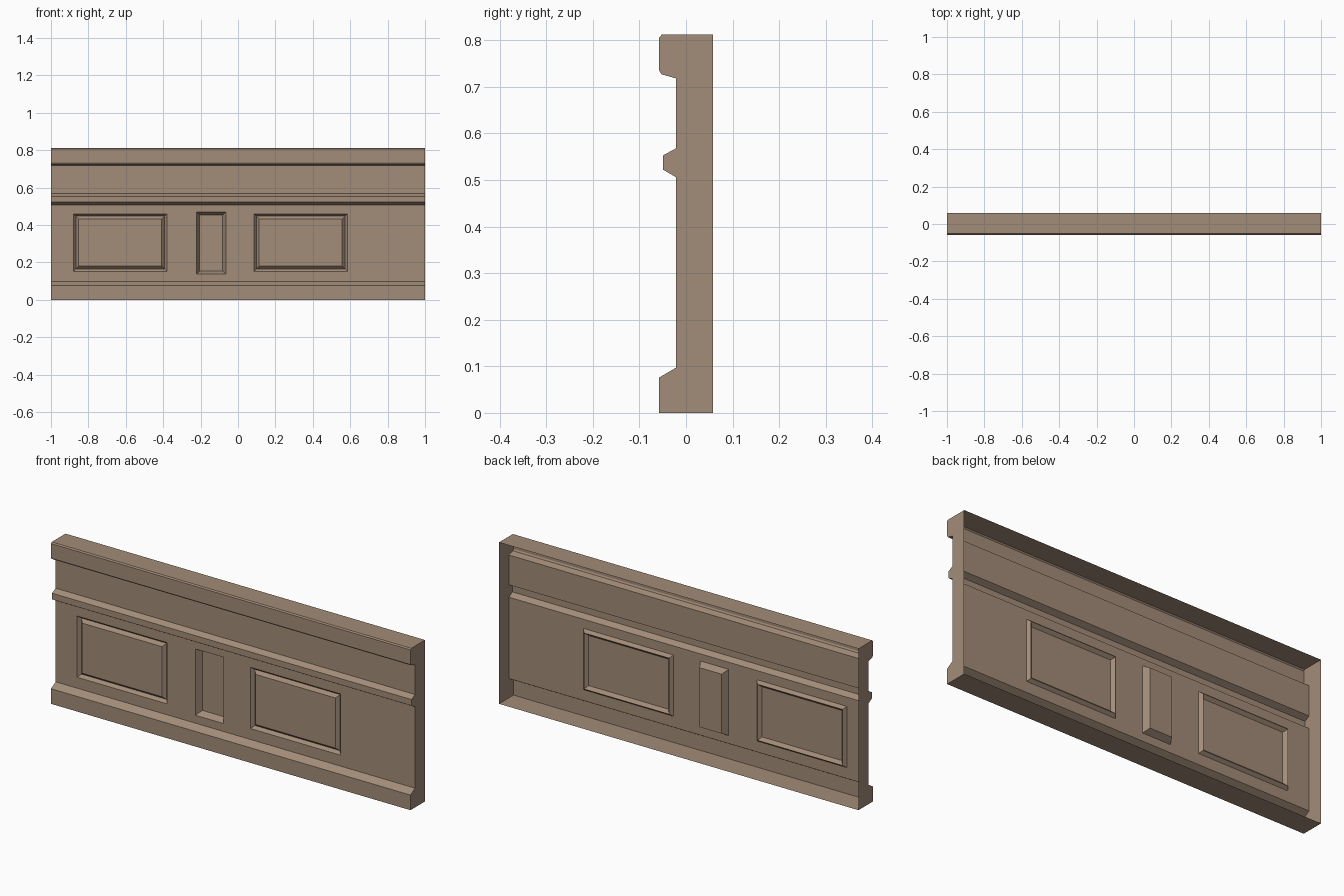
import bpy

if "Cube" in bpy.data.objects:
    bpy.data.objects.remove(bpy.data.objects["Cube"])

wood = bpy.data.materials.new("warm brown")
wood.diffuse_color = (0.365, 0.262, 0.188, 1)
wood.use_nodes = True
wood.node_tree.nodes["Principled BSDF"].inputs["Base Color"].default_value = wood.diffuse_color

BACK, FRONT, WALL, RAIL = 0.0575, -0.0575, -0.0215, -0.049


def make(name, verts, faces):
    mesh = bpy.data.meshes.new(name)
    mesh.from_pydata(verts, [], faces)
    mesh.materials.append(wood)
    obj = bpy.data.objects.new(name, mesh)
    bpy.context.collection.objects.link(obj)
    return obj


def strip(name, profile):
    """Sweep an open (y, z) profile along the full length."""
    n = len(profile)
    verts = [(x, y, z) for x in (-1, 1) for y, z in profile]
    make(name, verts, [(i, i + n, i + n + 1, i + 1) for i in range(n - 1)])


def rings(name, levels, close=True):
    """Nested rectangles (x0, x1, z0, z1, y) bridged to each other, last one filled."""
    verts, faces = [], []
    for x0, x1, z0, z1, y in levels:
        verts += [(x0, y, z0), (x1, y, z0), (x1, y, z1), (x0, y, z1)]
    for k in range(len(levels) - 1):
        a, b = 4 * k, 4 * k + 4
        faces += [(a + i, a + (i + 1) % 4, b + (i + 1) % 4, b + i) for i in range(4)]
    m = len(verts)
    faces.append((m - 4, m - 3, m - 2, m - 1))
    make(name, verts, faces)


# Cross-section of the hollow, open-backed panel, from the floor up
base = [(BACK, 0), (FRONT, 0), (FRONT, 0.076), (WALL, 0.097)]
rail = [(WALL, 0.506), (RAIL, 0.522), (RAIL, 0.553), (WALL, 0.568)]
cap = [(WALL, 0.718), (-0.053, 0.727), (FRONT, 0.735), (FRONT, 0.806),
       (-0.052, 0.812), (BACK, 0.812)]
strip("baseboard", base)
strip("chair_rail", rail)
strip("upper_wall", [rail[-1], cap[0]])
strip("top_cap", cap)

# End caps
outline = base + rail + cap
n = len(outline)
make("left_end", [(-1, y, z) for y, z in outline], [tuple(reversed(range(n)))])
make("right_end", [(1, y, z) for y, z in outline], [tuple(range(n))])

# Lower wall: a grid with the three openings left out
left, niche, right = ((-0.88, -0.38, 0.152, 0.46), (-0.222, -0.065, 0.137, 0.47),
                      (0.085, 0.585, 0.152, 0.46))
openings = (left, niche, right)
xs = sorted({-1, 1} | {v for o in openings for v in o[:2]})
zs = sorted({0.097, 0.506} | {v for o in openings for v in o[2:]})
verts = [(x, WALL, z) for z in zs for x in xs]
faces, w = [], len(xs)
for j in range(len(zs) - 1):
    for i in range(w - 1):
        cx, cz = (xs[i] + xs[i + 1]) / 2, (zs[j] + zs[j + 1]) / 2
        if not any(a < cx < b and c < cz < d for a, b, c, d in openings):
            a = j * w + i
            faces.append((a, a + 1, a + 1 + w, a + w))
make("lower_wall", verts, faces)


def inset(o, d, y):
    return (o[0] + d, o[1] - d, o[2] + d, o[3] - d, y)


# Wide panels framed by a V groove, and the deep narrow niche
for name, o in (("left_panel", left), ("right_panel", right)):
    rings(name, [inset(o, 0, WALL), inset(o, 0.013, WALL + 0.016), inset(o, 0.028, WALL)])
rings("niche", [inset(niche, 0, WALL), inset(niche, 0.017, WALL + 0.031)])
